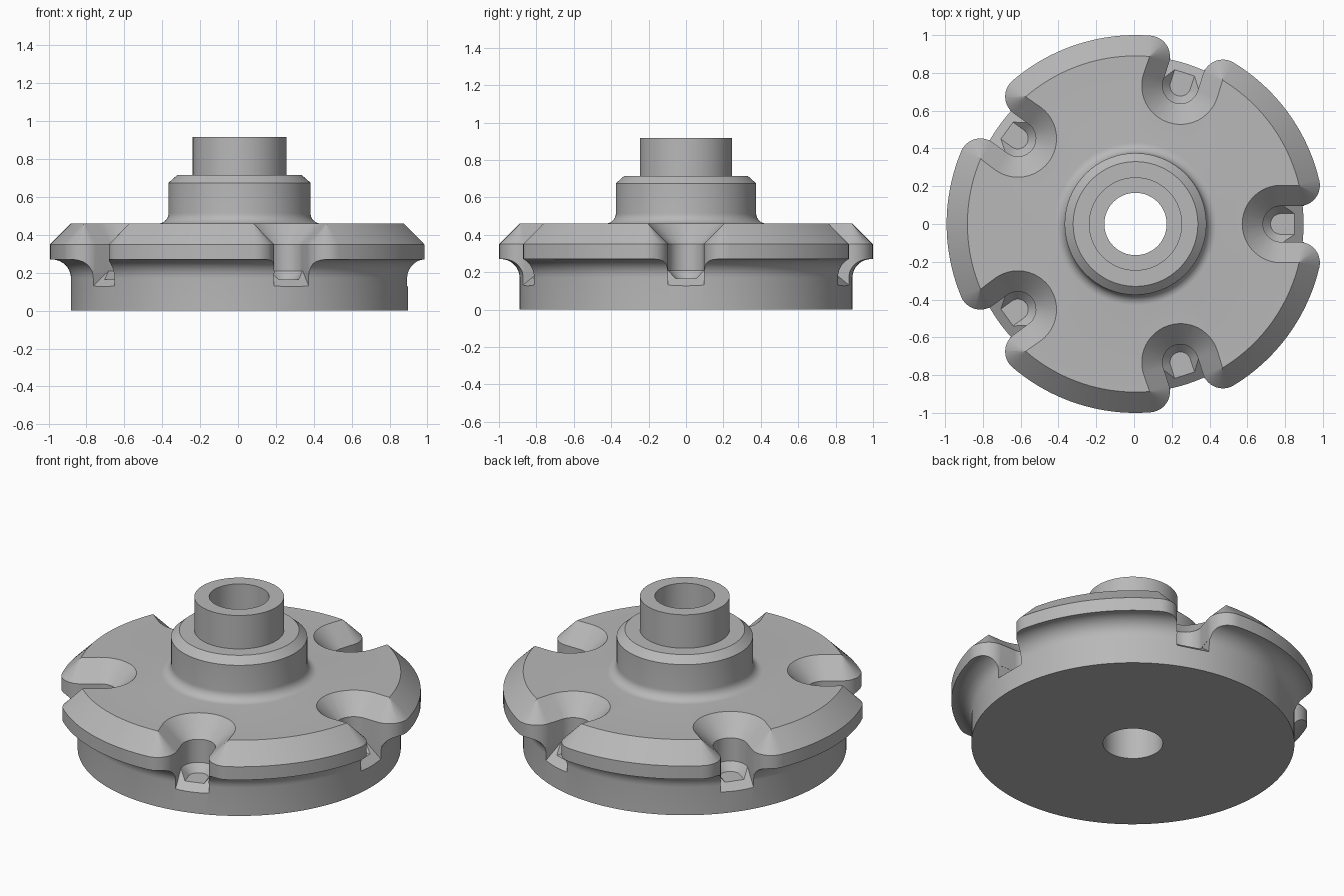
import bpy, bmesh
from math import sin, cos, pi, radians, sqrt, atan2
from mathutils import Matrix

if "Cube" in bpy.data.objects:
    bpy.data.objects.remove(bpy.data.objects["Cube"], do_unlink=True)

CENTRE = Matrix.Translation((0.008, 0, 0))
RIM, BASE, BEVEL = 1.0, 0.89, 0.11


def arc(cx, cy, r, a0, a1, n):
    """Points along an arc, angles in radians."""
    return [(cx + r * cos(a0 + (a1 - a0) * i / n),
             cy + r * sin(a0 + (a1 - a0) * i / n)) for i in range(n + 1)]


def make_object(name, bm):
    bmesh.ops.recalc_face_normals(bm, faces=bm.faces)
    mesh = bpy.data.meshes.new(name)
    bm.to_mesh(mesh)
    bm.free()
    ob = bpy.data.objects.new(name, mesh)
    bpy.context.collection.objects.link(ob)
    return ob


def loft(name, rings, closed=False, matrix=Matrix()):
    """Skin equal-length rings; cap the ends, or join last to first."""
    bm = bmesh.new()
    rows = [[bm.verts.new(matrix @ Matrix.Translation(p).to_translation())
             for p in ring] for ring in rings]
    pairs = list(zip(rows, rows[1:]))
    if closed:
        pairs.append((rows[-1], rows[0]))
    else:
        bm.faces.new(rows[0])
        bm.faces.new(rows[-1])
    for a, b in pairs:
        for i in range(len(a)):
            j = (i + 1) % len(a)
            bm.faces.new((a[i], a[j], b[j], b[i]))
    return make_object(name, bm)


# Turned body: base, cove, bevelled rim, neck, spigot and through bore
profile = [(0.165, 0), (BASE, 0)]
profile += arc(0.99, 0.17, 0.1, pi, pi / 2, 10)
profile += [(RIM, 0.27), (RIM, 0.35), (RIM - BEVEL, 0.46)]
profile += arc(0.43, 0.515, 0.055, -pi / 2, -pi, 8)
profile += [(0.375, 0.675), (0.33, 0.715), (0.247, 0.715),
            (0.247, 0.918), (0.165, 0.918)]
SEG = 160
spin = [[(r * cos(2 * pi * i / SEG), r * sin(2 * pi * i / SEG), z)
         for i in range(SEG)] for r, z in profile]
body = loft("slotted_hub_disc", spin, closed=True, matrix=CENTRE)

# Slot outline, grown by d: round inner end, straight walls, rounded lips
SLOT_X, SLOT_R = 0.77, 0.095
LIP_Y = SLOT_R + BEVEL
LIP_X = sqrt((RIM - BEVEL) ** 2 - LIP_Y ** 2)
LIP_A = atan2(LIP_Y, LIP_X)


def slot_ring(d, z):
    half = arc(SLOT_X, 0, SLOT_R + d, pi, pi / 2, 12)
    half += arc(LIP_X, LIP_Y, max(BEVEL - d, 0.002), -pi / 2, LIP_A, 12)
    half += [(1.2 * cos(LIP_A), 1.2 * sin(LIP_A))]
    mirrored = [(x, -y) for x, y in reversed(half[1:])]
    return [(x, y, z) for x, y in half + mirrored]


def cut(cutter):
    cutter.hide_render = True
    mod = body.modifiers.new("cut", 'BOOLEAN')
    mod.operation = 'DIFFERENCE'
    mod.solver = 'EXACT'
    mod.object = cutter
    bpy.ops.object.modifier_apply(modifier=mod.name)
    bpy.data.objects.remove(cutter, do_unlink=True)


bpy.context.view_layer.objects.active = body
body.select_set(True)
levels = [(-0.04, 0.165), (0, 0.21), (0, 0.35), (BEVEL, 0.46), (BEVEL, 0.52)]
ramp = [(0.78, 0.213), (1.1, -0.037), (1.1, 0.213)]
for k in range(5):
    turn = CENTRE @ Matrix.Rotation(radians(72 * k), 4, 'Z')
    # Slot with bevelled top and chamfered floor
    cut(loft("slot_cutter", [slot_ring(d, z) for d, z in levels], matrix=turn))
    # Sloping mouth of the slot floor
    cut(loft("mouth_cutter", [[(x, y, z) for x, z in ramp]
                              for y in (-0.096, 0.096)], matrix=turn))

# Single grey material
grey = bpy.data.materials.new("plain_grey")
grey.use_nodes = True
colour = (0.48, 0.48, 0.48, 1)
grey.diffuse_color = colour
grey.node_tree.nodes["Principled BSDF"].inputs["Base Color"].default_value = colour
body.data.materials.clear()
body.data.materials.append(grey)
bpy.ops.object.shade_smooth_by_angle(angle=radians(28))
